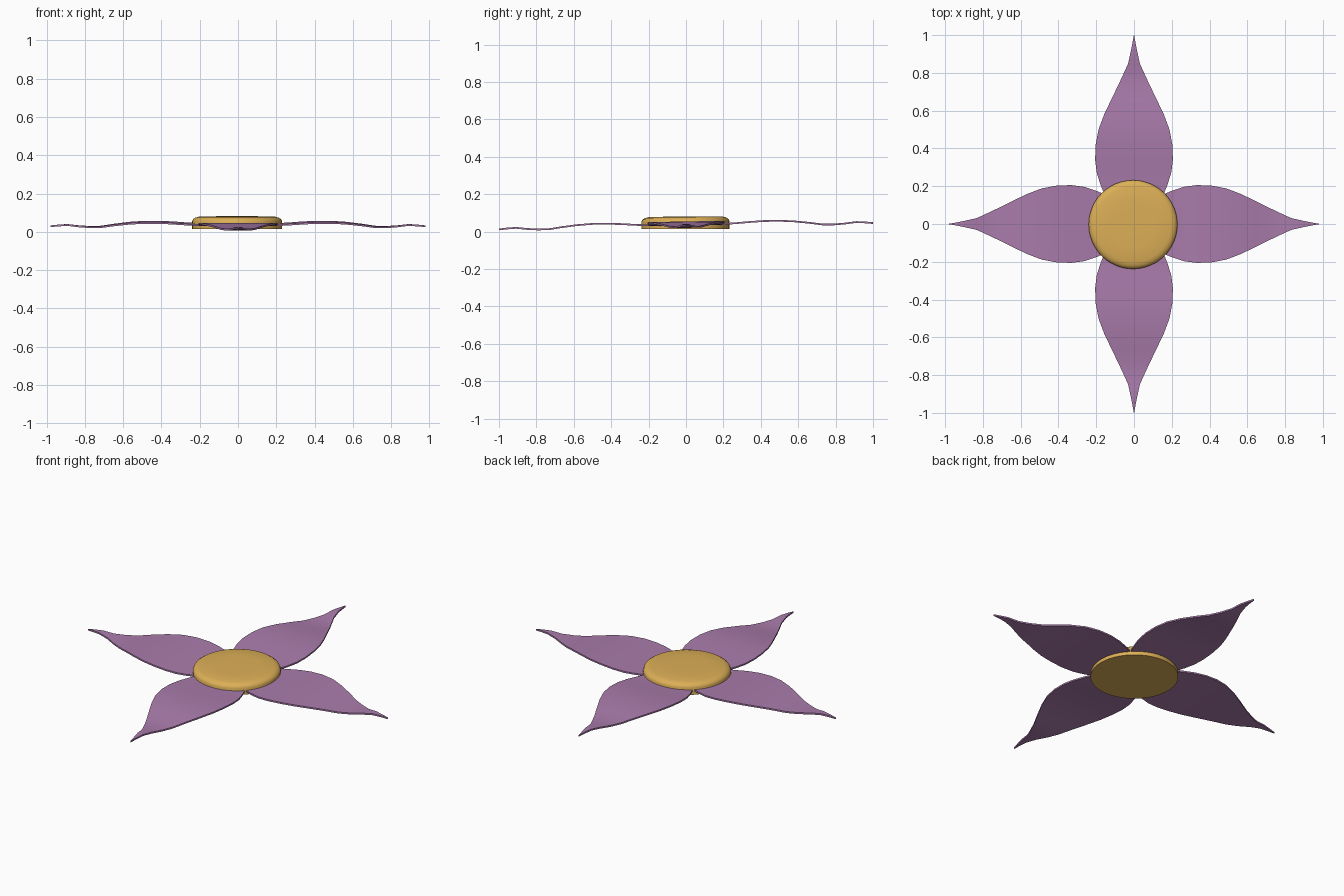
import bpy, bmesh, math
from mathutils import Matrix

if "Cube" in bpy.data.objects:
    bpy.data.objects.remove(bpy.data.objects["Cube"])


def material(name, rgb):
    m = bpy.data.materials.new(name)
    m.diffuse_color = (*rgb, 1)
    m.use_nodes = True
    m.node_tree.nodes["Principled BSDF"].inputs["Base Color"].default_value = m.diffuse_color
    return m


purple = material("petal purple", (0.40, 0.20, 0.41))
gold = material("centre gold", (0.72, 0.43, 0.095))
TILT = 0.017      # the whole flower rises slightly towards the back
THICK = 0.009

# (distance from centre, half width, height of the middle surface)
PROFILE = [(0.10, 0.10, 0.036), (0.16, 0.158, 0.037), (0.21, 0.178, 0.038),
           (0.27, 0.197, 0.041), (0.34, 0.206, 0.046), (0.42, 0.203, 0.050),
           (0.50, 0.188, 0.050), (0.58, 0.158, 0.045), (0.66, 0.120, 0.036),
           (0.73, 0.086, 0.026), (0.79, 0.058, 0.025), (0.85, 0.031, 0.029),
           (0.91, 0.018, 0.036), (0.96, 0.008, 0.033), (1.00, 0.001, 0.029)]


def finish(bm, name, mat, angle):
    me = bpy.data.meshes.new(name)
    bmesh.ops.recalc_face_normals(bm, faces=bm.faces)
    bm.to_mesh(me)
    bm.free()
    me.materials.append(mat)
    ob = bpy.data.objects.new(name, me)
    bpy.context.collection.objects.link(ob)
    bpy.ops.object.select_all(action='DESELECT')
    ob.select_set(True)
    bpy.context.view_layer.objects.active = ob
    bpy.ops.object.shade_smooth_by_angle(angle=math.radians(angle))
    return ob


def petal(name, angle, length):
    # closed wavy sheet lofted along the petal
    bm = bmesh.new()
    rot = Matrix.Rotation(angle, 4, 'Z')
    across = (-1, -0.5, 0, 0.5, 1)
    rings = []
    for r, w, z in PROFILE:
        ring = []
        for side, order in ((1, across), (-1, across[::-1])):
            for t in order:
                v = bm.verts.new((r * length, t * w, z + side * THICK / 2))
                v.co = rot @ v.co
                v.co.z += TILT * v.co.y
                ring.append(v)
        rings.append(ring)
    n = len(rings[0])
    for a, b in zip(rings, rings[1:]):
        for i in range(n):
            j = (i + 1) % n
            bm.faces.new((a[i], a[j], b[j], b[i]))
    bm.faces.new(rings[0])
    bm.faces.new(rings[-1])
    return finish(bm, name, purple, 40)


for name, angle, length in (("right_petal", 0, 0.98), ("back_petal", 90, 1.0),
                            ("left_petal", 180, 0.98), ("front_petal", 270, 1.0)):
    petal(name, math.radians(angle), length)

# round flower centre with a softened top rim
bm = bmesh.new()
disc = [(0, 0.015), (0.235, 0.015), (0.235, 0.055), (0.230, 0.066),
        (0.218, 0.074), (0.20, 0.079), (0.12, 0.081), (0, 0.081)]
verts = [bm.verts.new((r, 0, z)) for r, z in disc]
edges = [bm.edges.new(p) for p in zip(verts, verts[1:])]
bmesh.ops.spin(bm, geom=verts + edges, cent=(0, 0, 0), axis=(0, 0, 1),
               angle=math.tau, steps=48, use_duplicate=False)
bmesh.ops.remove_doubles(bm, verts=bm.verts, dist=1e-5)
for v in bm.verts:
    if v.co.z > 0.05:
        v.co.z += 0.01 * v.co.y
    v.co.x -= 0.005
    v.co.y -= 0.003
finish(bm, "flower_centre", gold, 50)
